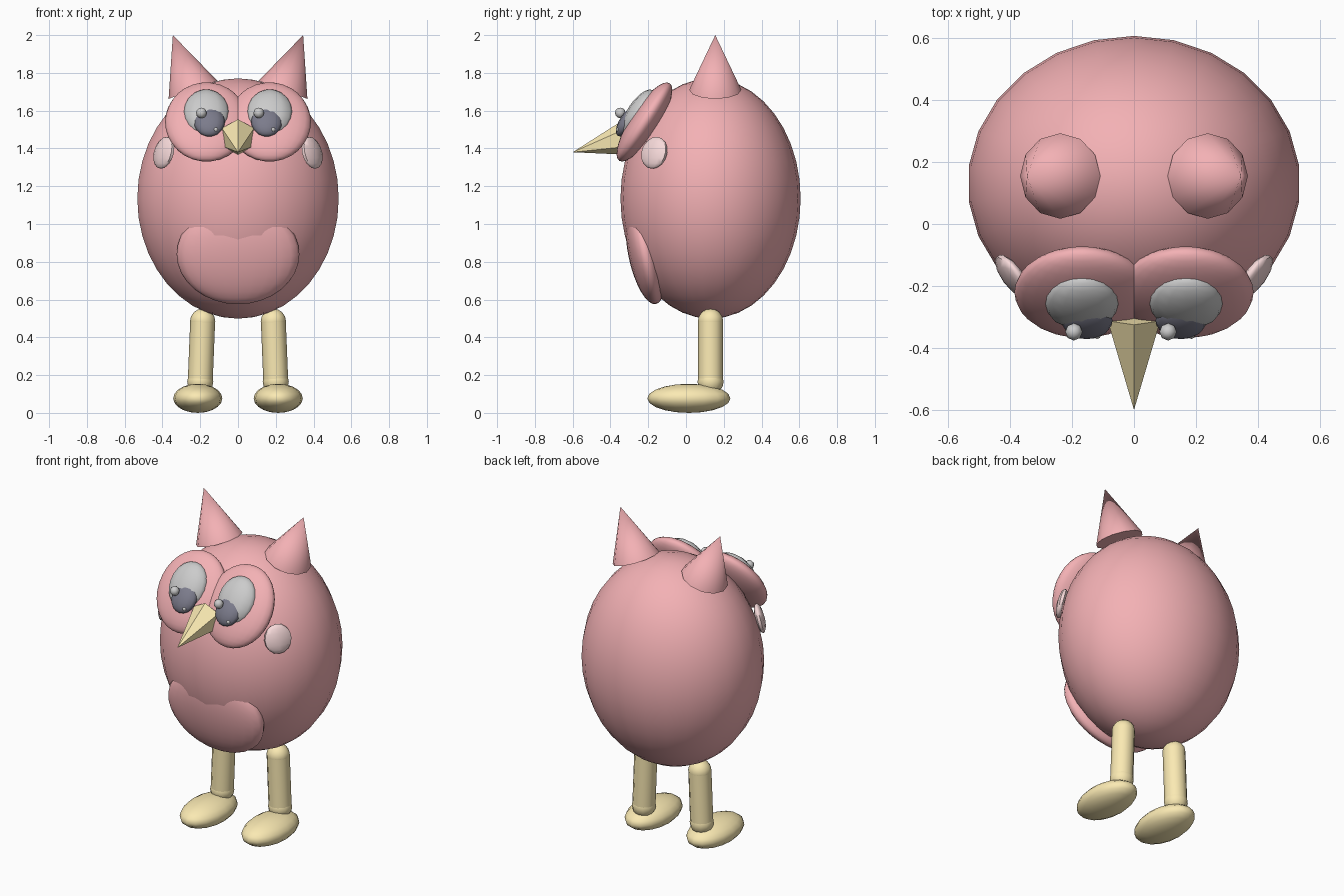
import bpy
from math import radians
from mathutils import Vector

if "Cube" in bpy.data.objects:
    bpy.data.objects.remove(bpy.data.objects["Cube"])


def material(name, rgb):
    m = bpy.data.materials.new(name)
    m.diffuse_color = (*rgb, 1)
    m.use_nodes = True
    m.node_tree.nodes["Principled BSDF"].inputs["Base Color"].default_value = m.diffuse_color
    return m


RED = material("red_feathers", (0.90, 0.44, 0.46))
YELLOW = material("yellow_skin", (0.96, 0.82, 0.45))
DARK = material("dark_pupil", (0.20, 0.20, 0.26))
PINK = material("pink_cheek", (0.93, 0.70, 0.70))


def finish(name, mat, angle=60):
    ob = bpy.context.object
    ob.name = name
    if mat:
        ob.data.materials.append(mat)
    bpy.ops.object.transform_apply(location=False, rotation=True, scale=True)
    bpy.ops.object.shade_smooth_by_angle(angle=radians(angle))
    return ob


def ellipsoid(name, loc, radii, mat=None, rot=(0, 0, 0), segments=16, rings=10):
    bpy.ops.mesh.primitive_uv_sphere_add(segments=segments, ring_count=rings, radius=1,
                                         location=loc, rotation=[radians(a) for a in rot])
    bpy.context.object.scale = radii
    return finish(name, mat)


def between(name, base, tip, r1, r2, sides, mat, angle=60, roll=0):
    """Cone or cylinder running from base to tip."""
    base, tip = Vector(base), Vector(tip)
    axis = tip - base
    bpy.ops.mesh.primitive_cone_add(vertices=sides, radius1=r1, radius2=r2,
                                    depth=axis.length, location=(base + tip) / 2)
    ob = bpy.context.object
    ob.rotation_euler = axis.to_track_quat('Z', 'Y').to_euler()
    return finish(name, mat, angle)


# Body and belly patch
ellipsoid("body", (0, 0.13, 1.135), (0.537, 0.477, 0.636), RED, segments=26, rings=20)
ellipsoid("belly", (0, -0.215, 0.84), (0.325, 0.09, 0.27), RED, (12, 0, 0), 24, 16)

# Beak: six-sided cone pointing forward and down
between("beak", (0, -0.30, 1.46), (0, -0.60, 1.38), 0.098, 0, 6, YELLOW, 40)

TILT = (-33, 0, 0)
for side, s in (("left", -1), ("right", 1)):
    # Face disc and eye
    ellipsoid(f"{side}_face_disc", (s * 0.167, -0.22, 1.54), (0.219, 0.075, 0.245), RED, TILT, 24, 16)
    ellipsoid(f"{side}_eye", (s * 0.168, -0.25, 1.59), (0.123, 0.06, 0.141), None, TILT, 12, 10)
    ellipsoid(f"{side}_pupil", (s * 0.152, -0.312, 1.542), (0.083, 0.04, 0.09), DARK, TILT, 12, 10)
    # Glints sit on the same side of both eyes
    ellipsoid(f"{side}_large_glint", (s * 0.152 - 0.042, -0.348, 1.588), (0.028,) * 3, None, segments=8, rings=6)
    ellipsoid(f"{side}_small_glint", (s * 0.152 + 0.033, -0.358, 1.50), (0.013,) * 3, None, segments=8, rings=6)
    # Cheek spot lying on the body surface
    ellipsoid(f"{side}_cheek", (s * 0.393, -0.168, 1.377), (0.083, 0.028, 0.087), PINK,
              (-14, 0, s * 54), 10, 8)
    # Ear tuft
    between(f"{side}_ear", (s * 0.238, 0.155, 1.71), (s * 0.345, 0.155, 2.0), 0.138, 0, 12, RED)
    # Leg with rounded joints
    hip, ankle = (s * 0.187, 0.13, 0.485), (s * 0.2, 0.13, 0.165)
    between(f"{side}_leg", ankle, hip, 0.066, 0.066, 12, YELLOW)
    ellipsoid(f"{side}_hip", hip, (0.067,) * 3, YELLOW, segments=12, rings=8)
    ellipsoid(f"{side}_ankle", ankle, (0.069,) * 3, YELLOW, segments=12, rings=8)
    # Foot
    ellipsoid(f"{side}_foot", (s * 0.213, 0.015, 0.077), (0.13, 0.22, 0.077), YELLOW, segments=16, rings=10)
